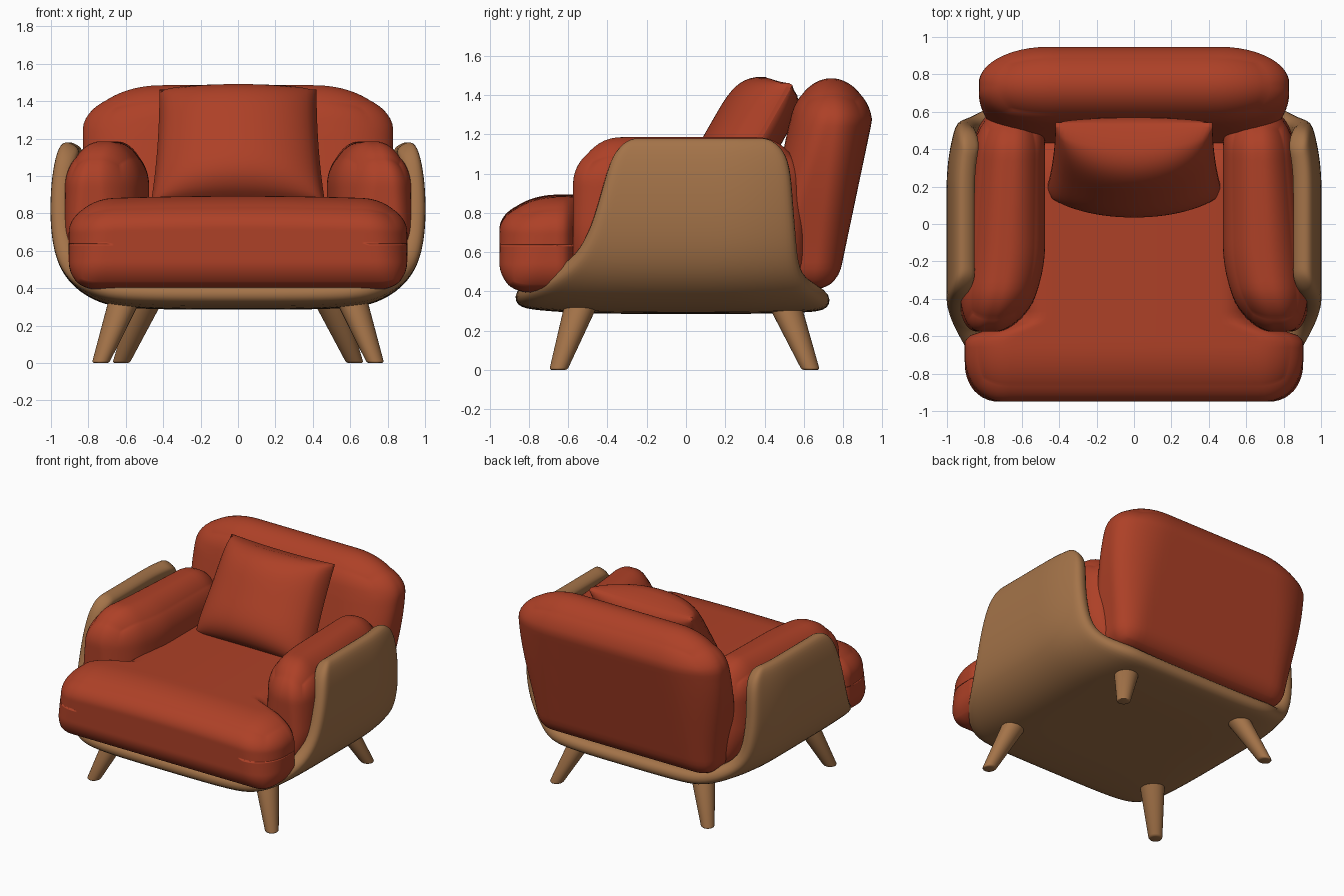
import bpy, bmesh, math
from mathutils import Vector

if "Cube" in bpy.data.objects:
    bpy.data.objects.remove(bpy.data.objects["Cube"])


def material(name, rgb):
    m = bpy.data.materials.new(name)
    m.diffuse_color = (*rgb, 1)
    m.use_nodes = True
    m.node_tree.nodes["Principled BSDF"].inputs["Base Color"].default_value = m.diffuse_color
    return m


RED = material("rust red fabric", (0.42, 0.052, 0.02))
WOOD = material("warm wood", (0.37, 0.172, 0.066))


def finish(name, bm, mat, smooth_angle=None):
    bmesh.ops.recalc_face_normals(bm, faces=bm.faces)
    me = bpy.data.meshes.new(name)
    bm.to_mesh(me)
    bm.free()
    me.materials.append(mat)
    ob = bpy.data.objects.new(name, me)
    bpy.context.collection.objects.link(ob)
    for p in me.polygons:
        p.use_smooth = True
    if smooth_angle:
        me.set_sharp_from_angle(angle=math.radians(smooth_angle))
    return ob


def lerp(a, b, t):
    return a + (b - a) * t


def smooth(a, b, v):
    t = min(1, max(0, (v - a) / (b - a)))
    return t * t * (3 - 2 * t)


def cube_grid(cuts):
    bm = bmesh.new()
    bmesh.ops.create_cube(bm, size=2)
    bmesh.ops.subdivide_edges(bm, edges=bm.edges[:], cuts=cuts, use_grid_fill=True)
    return bm


def soft_box(name, half, r_low, r_high, warp, cuts=30):
    """Rounded box with separate radii at bottom and top, then reshaped by warp."""
    bm = cube_grid(cuts)
    for v in bm.verts:
        t = (v.co.z + 1) / 2
        inner, d = [], []
        rad = [lerp(a, b, t) for a, b in zip(r_low, r_high)]
        for c, h, r in zip(v.co, half, rad):
            p = c * h
            q = max(r - h, min(h - r, p))
            inner.append(q)
            d.append((p - q) / r)
        n = Vector(d).normalized()
        v.co = warp(Vector([q + r * k for q, r, k in zip(inner, rad, n)]))
    return finish(name, bm, RED)


# Seat cushion: wide front roll, narrower deck between the arms
def seat_warp(p):
    y = p.y - 0.225
    x = p.x * lerp(1, 0.7, smooth(-0.62, -0.5, y))
    z = p.z + 0.643
    if p.z > 0:
        z -= 0.02 * (x / 0.9) ** 2
    return Vector((x, y, z))


soft_box("seat_cushion", (0.905, 0.725, 0.25), (0.15, 0.16, 0.13), (0.24, 0.3, 0.2),
         seat_warp, 44)


# Backrest: leaning back, tapering towards the bottom
def back_warp(p):
    z = p.z + 0.9475
    x = p.x * lerp(0.87, 1, smooth(0.3, 1.2, z))
    return Vector((x, p.y + 0.74 + 0.21 * (min(z, 1.28) - 1.28), z))


soft_box("backrest", (0.83, 0.21, 0.5375), (0.16, 0.12, 0.1), (0.42, 0.21, 0.28), back_warp)

# Padded arms
for side, s in (("left", -1), ("right", 1)):
    def arm_warp(p):
        y, z = p.y + 0.015, p.z + 0.8
        inner = 0.475 + 0.14 * min(1, max(0, (-0.1 - y) / 0.47)) ** 2
        outer = 0.89 - 0.09 * y
        x = lerp(inner, outer, p.x / 0.44 + 0.5)
        x -= 0.14 * max(0, (0.75 - z) / 0.35) ** 2
        return Vector((s * x, y, z))
    soft_box(side + "_arm", (0.22, 0.59, 0.385), (0.1, 0.1, 0.1), (0.2, 0.24, 0.3), arm_warp)

# Throw pillow leaning on the backrest
bm = cube_grid(30)
up, out = Vector((0, 0.5, 0.866)), Vector((0, -0.866, 0.5))
for v in bm.verts:
    u, w, k = v.co
    puff = math.sqrt(max(0, (1 - u * u) * (1 - w ** 4)))
    depth = k * (0.012 + (0.24 if k > 0 else 0.1) * puff)
    x = u * (0.445 - 0.025 * w) * (1 - 0.03 * (1 - w * w))
    h = w * 0.365 * (1 - 0.03 * (1 - u * u))
    v.co = Vector((x, 0.35, 1.14)) + up * h + out * depth
finish("throw_pillow", bm, RED)

# Wooden shell: U-shaped section (x, z) with front and back limits per row
half_rows = [
    (0.3, 0.285, -0.88, 0.74), (0.58, 0.29, -0.88, 0.74), (0.74, 0.315, -0.86, 0.73),
    (0.88, 0.40, -0.74, 0.63), (0.965, 0.52, -0.59, 0.585), (1.0, 0.68, -0.50, 0.575),
    (1.005, 0.85, -0.45, 0.56), (0.995, 1.0, -0.41, 0.55), (0.97, 1.13, -0.37, 0.52),
    (0.93, 1.2, -0.28, 0.42)]
rows = [(-x, z, f, b) for x, z, f, b in reversed(half_rows)]
rows += [(0, 0.285, -0.88, 0.74)] + half_rows
bm = bmesh.new()
COLS = 12
grid = []
for x, z, f, b in rows:
    line = []
    for i in range(COLS + 1):
        y = lerp(f, b, i / COLS)
        bulge = 1 - 0.45 * max(0, y - 0.2) ** 2
        lift = 0.03 * (y / 0.85) ** 4 if z < 0.45 else 0
        line.append(bm.verts.new((x * bulge, y, z + lift)))
    grid.append(line)
for a, b in zip(grid, grid[1:]):
    for i in range(COLS):
        bm.faces.new((a[i], a[i + 1], b[i + 1], b[i]))
shell = finish("wooden_shell", bm, WOOD)
# thicken towards the cushions
mid = shell.data.polygons[len(shell.data.polygons) // 2]
sol = shell.modifiers.new("thickness", 'SOLIDIFY')
sol.thickness = 0.11
sol.offset = -1 if mid.normal.z < 0 else 1
sub = shell.modifiers.new("rounding", 'SUBSURF')
sub.levels = sub.render_levels = 2

# Splayed tapered legs: foot (x, y) and top (x, y)
for end, foot, top in (("front", (0.735, -0.65), (0.62, -0.545)),
                       ("back", (0.625, 0.635), (0.50, 0.515))):
    for side, s in (("left", -1), ("right", 1)):
        bm = bmesh.new()
        bmesh.ops.create_cone(bm, cap_ends=True, segments=32, radius1=0.046,
                              radius2=0.086, depth=0.34)
        rim = [e for e in bm.edges if all(v.co.z < 0 for v in e.verts)]
        bmesh.ops.bevel(bm, geom=rim, offset=0.012, segments=3, affect='EDGES', profile=0.5)
        for v in bm.verts:
            z = v.co.z + 0.17
            t = z / 0.3
            v.co = Vector((s * (v.co.x + lerp(foot[0], top[0], t)),
                           v.co.y + lerp(foot[1], top[1], t), z))
        finish(f"{end}_{side}_leg", bm, WOOD, 40)
